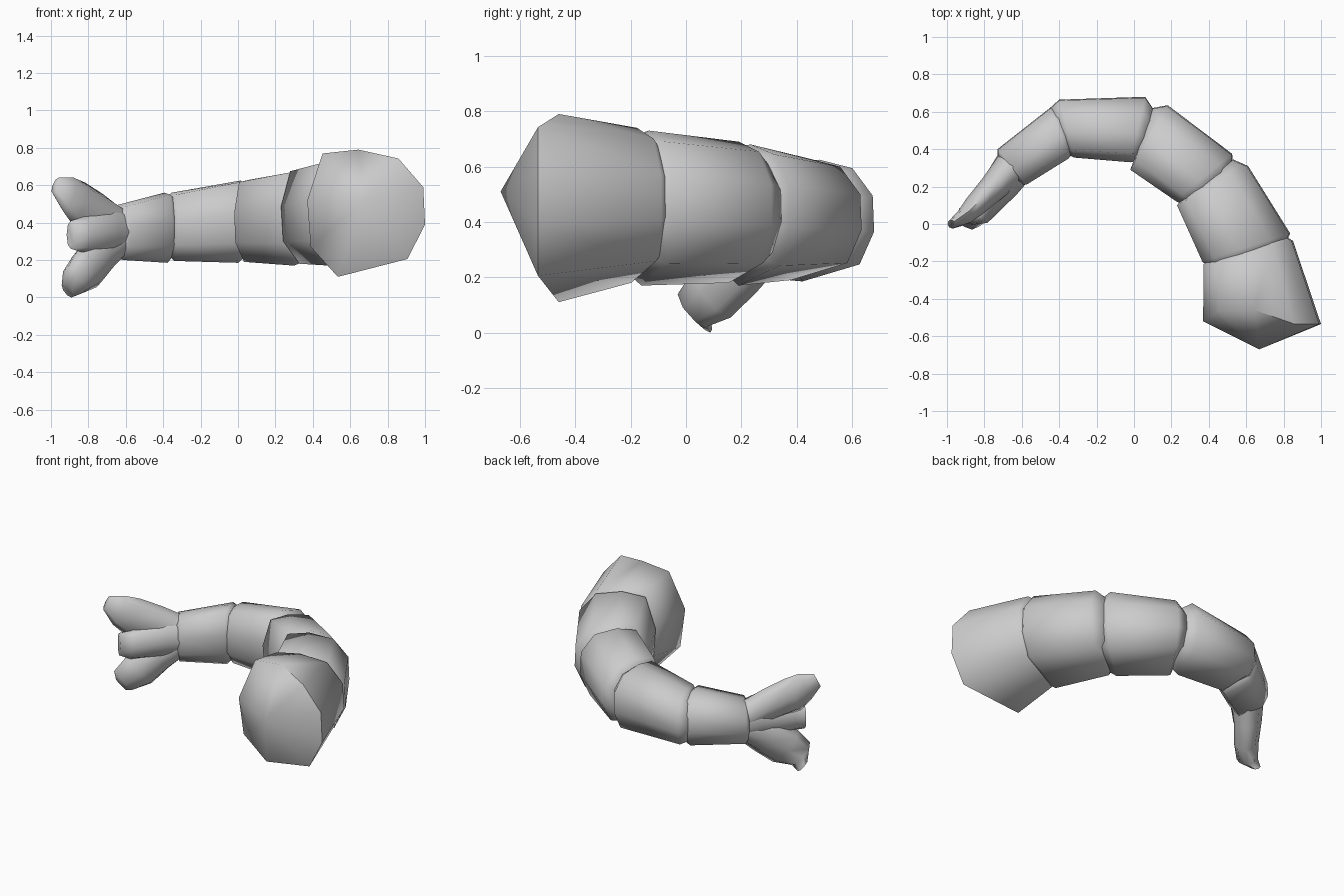
import bpy, bmesh, math
from mathutils import Vector

cube = bpy.data.objects.get("Cube")
if cube:
    bpy.data.objects.remove(cube)

shell = bpy.data.materials.new("shell grey")
shell.use_nodes = True
shell.diffuse_color = (0.6, 0.6, 0.6, 1)
shell.node_tree.nodes["Principled BSDF"].inputs["Base Color"].default_value = (0.6, 0.6, 0.6, 1)

# Body cross-section: across (inner side -1, outer side +1) and up
SECTION = [(-.74, .94), (-.13, 1), (.55, .86), (.97, .41), (1, -.18),
           (.7, -.72), (-.48, -1), (-.94, -.53), (-1, .2)]
# Fin cross-section: a flat rounded leaf
LEAF = [(math.cos(i * math.pi / 4), math.sin(i * math.pi / 4)) for i in range(8)]


def ring(inner, outer, bottom, top, bow=0):
    """Cross-section standing between two plan points; bow tilts the inner top and bottom back."""
    a, b = Vector((*inner, 0)), Vector((*outer, 0))
    mid, half = (a + b) / 2, (b - a) / 2
    back = Vector((-half.y, half.x, 0)).normalized()
    return [mid + half * u + back * (bow * abs(v) if u < .3 else 0)
            + Vector((0, 0, (top + bottom) / 2 + v * (top - bottom) / 2)) for u, v in SECTION]


def loft(name, rings, apex=None, angle=75):
    """Skin a list of rings, closing the ends with a face or an apex."""
    bm = bmesh.new()
    loops = [[bm.verts.new(p) for p in r] for r in rings]
    n = len(loops[0])
    for a, b in zip(loops, loops[1:]):
        for i in range(n):
            bm.faces.new((a[i], a[(i + 1) % n], b[(i + 1) % n], b[i]))
    bm.faces.new(loops[-1])
    if apex:
        tip = bm.verts.new(apex)
        for i in range(n):
            bm.faces.new((tip, loops[0][i], loops[0][(i + 1) % n]))
    else:
        bm.faces.new(loops[0])
    bmesh.ops.recalc_face_normals(bm, faces=bm.faces)
    mesh = bpy.data.meshes.new(name)
    bm.to_mesh(mesh)
    bm.free()
    mesh.materials.append(shell)
    obj = bpy.data.objects.new(name, mesh)
    bpy.context.collection.objects.link(obj)
    bpy.ops.object.select_all(action="DESELECT")
    obj.select_set(True)
    bpy.context.view_layer.objects.active = obj
    bpy.ops.object.shade_smooth_by_angle(angle=math.radians(angle))


# Body segments from the thick cut end to the tail
loft("front_segment", [
    ring((.37, -.535), (1, -.535), .11, .79, .075),
    ring((.37, -.21), (.85, -.09), .18, .74, -.02),
    ring((.43, -.18), (.80, -.06), .24, .68)], apex=(.67, -.67, .51), angle=65)
loft("second_segment", [
    ring((.42, -.25), (.80, -.13), .22, .69),
    ring((.365, -.20), (.835, -.05), .17, .73),
    ring((.23, .10), (.61, .31), .18, .69),
    ring((.27, .15), (.53, .345), .24, .63)])
loft("third_segment", [
    ring((.28, .09), (.53, .27), .22, .64),
    ring((.22, .125), (.525, .375), .17, .68),
    ring((-.02, .29), (.18, .635), .19, .63),
    ring((.0, .34), (.10, .62), .24, .58)])
loft("fourth_segment", [
    ring((.03, .34), (.12, .59), .23, .58),
    ring((-.02, .33), (.06, .68), .185, .625),
    ring((-.32, .355), (-.40, .665), .195, .56),
    ring((-.35, .37), (-.45, .62), .23, .52)])
loft("fifth_segment", [
    ring((-.32, .39), (-.40, .62), .23, .53),
    ring((-.35, .35), (-.45, .62), .185, .56),
    ring((-.575, .21), (-.73, .40), .20, .495),
    ring((-.60, .21), (-.73, .37), .24, .46)])


ALONG, OUTWARD = Vector((-.65, -.76, 0)), Vector((-.76, .65, 0))
FAN_ROOT = Vector((-.65, .30, 0))


def fin(name, tilt, stations):
    """Blade in the upright fan plane; stations: distance, height, outward shift, thickness, width."""
    t = math.radians(tilt)
    across = Vector((0, 0, math.cos(t))) - ALONG * math.sin(t)
    loft(name, [[FAN_ROOT + ALONG * s + OUTWARD * (o + u * thick) + across * v * wide
                 + Vector((0, 0, z)) for u, v in LEAF]
                for s, z, o, thick, wide in stations])


# Tail fan
fin("tail_centre", 0, [
    (-.03, .35, 0, .11, .13), (.09, .355, -.01, .10, .13),
    (.31, .335, -.03, .06, .095), (.375, .335, 0, .03, .075)])
fin("tail_upper_fin", -24 + 50, [
    (-.01, .39, 0, .10, .09), (.15, .455, .01, .075, .11),
    (.29, .505, .02, .06, .122), (.365, .55, .025, .045, .10),
    (.44, .597, .05, .025, .048)])
fin("tail_lower_fin", -40, [
    (-.01, .31, 0, .10, .08), (.14, .235, 0, .085, .12),
    (.255, .15, -.01, .075, .125), (.35, .09, -.005, .065, .09),
    (.35, .038, .045, .03, .05)])
